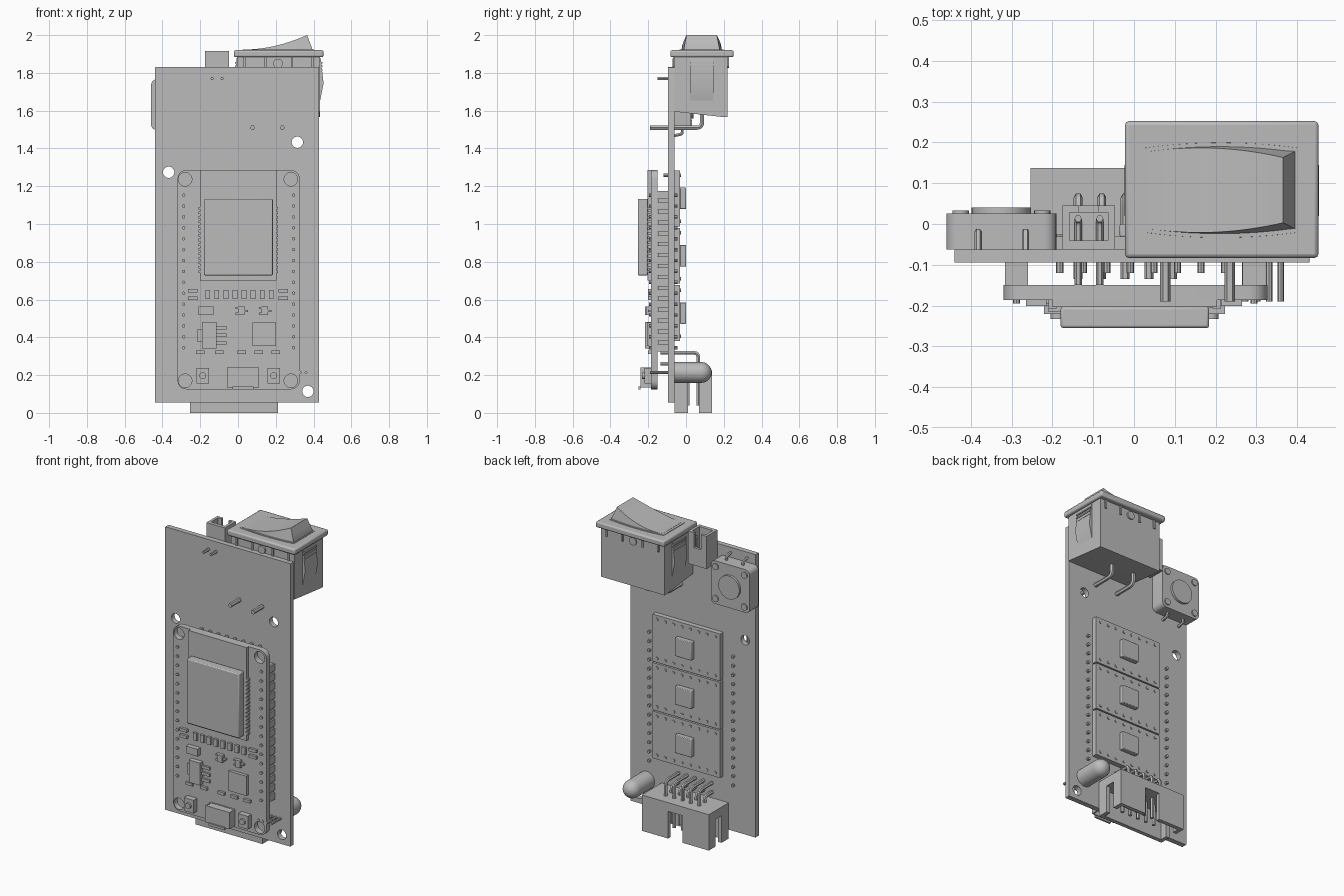
import bpy, bmesh, math
from mathutils import Matrix, Vector

default_cube = bpy.data.objects.get("Cube")
if default_cube:
    bpy.data.objects.remove(default_cube, do_unlink=True)

grey = bpy.data.materials.new("plain_grey")
grey.use_nodes = True
colour = (0.5, 0.5, 0.5, 1)
grey.diffuse_color = colour
grey.node_tree.nodes["Principled BSDF"].inputs["Base Color"].default_value = colour
created = []
PITCH = 0.0577


def add_object(name, mesh):
    mesh.materials.clear()
    mesh.materials.append(grey)
    obj = bpy.data.objects.new(name, mesh)
    bpy.context.collection.objects.link(obj)
    created.append(obj)
    return obj


def finish(name, bm):
    bmesh.ops.recalc_face_normals(bm, faces=bm.faces)
    mesh = bpy.data.meshes.new(name)
    bm.to_mesh(mesh)
    bm.free()
    return add_object(name, mesh)


def boxes(name, items, bevel=0):
    """Boxes given as x, y and z ranges, joined in one object."""
    bm = bmesh.new()
    for x0, x1, y0, y1, z0, z1 in items:
        centre = Matrix.Translation(((x0 + x1) / 2, (y0 + y1) / 2, (z0 + z1) / 2))
        size = Matrix.Diagonal((x1 - x0, y1 - y0, z1 - z0, 1))
        bmesh.ops.create_cube(bm, size=1, matrix=centre @ size)
    obj = finish(name, bm)
    if bevel:
        mod = obj.modifiers.new("soft_edges", "BEVEL")
        mod.width, mod.segments = bevel, 2
    return obj


def rods(name, places, radius, y0, y1, sides=16):
    """Cylinders along y at each (x, z)."""
    bm = bmesh.new()
    for x, z in places:
        at = Matrix.Translation((x, (y0 + y1) / 2, z)) @ Matrix.Rotation(math.pi / 2, 4, "X")
        bmesh.ops.create_cone(bm, cap_ends=True, segments=sides, radius1=radius,
                              radius2=radius, depth=y1 - y0, matrix=at)
    return finish(name, bm)


def prism(name, points, start, end, along):
    """Extrude a profile along x (points are y, z) or y (points are x, z)."""
    bm = bmesh.new()
    place = (lambda p, t: (t, *p)) if along == "x" else (lambda p, t: (p[0], t, p[1]))
    face = bm.faces.new([bm.verts.new(place(p, start)) for p in points])
    new = bmesh.ops.extrude_face_region(bm, geom=[face])["geom"]
    shift = Vector(place((0, 0), end - start))
    bmesh.ops.translate(bm, vec=shift, verts=[v for v in new if isinstance(v, bmesh.types.BMVert)])
    return finish(name, bm)


def curve_mesh(name, curve):
    temp = bpy.data.objects.new(name, curve)
    bpy.context.collection.objects.link(temp)
    graph = bpy.context.evaluated_depsgraph_get()
    mesh = bpy.data.meshes.new_from_object(temp.evaluated_get(graph))
    bpy.data.objects.remove(temp)
    return mesh


def add_spline(curve, points, cyclic):
    spline = curve.splines.new("POLY")
    spline.points.add(len(points) - 1)
    for target, p in zip(spline.points, points):
        target.co = (*p, 1)
    spline.use_cyclic_u = cyclic


def arc(x, z, r, a0, a1, steps):
    angles = [math.radians(a0 + (a1 - a0) * i / steps) for i in range(steps + 1)]
    return [(x + r * math.cos(a), z + r * math.sin(a), 0) for a in angles]


def board(name, x0, x1, z0, z1, y0, y1, corner, holes, hole_radius):
    """Flat board with rounded corners and round through-holes."""
    curve = bpy.data.curves.new(name, "CURVE")
    curve.dimensions, curve.fill_mode = "2D", "BOTH"
    curve.extrude = (y1 - y0) / 2
    corners = [(x1 - corner, z1 - corner), (x0 + corner, z1 - corner),
               (x0 + corner, z0 + corner), (x1 - corner, z0 + corner)]
    add_spline(curve, [p for i, c in enumerate(corners)
                       for p in arc(*c, corner, 90 * i, 90 * i + 90, 5)], True)
    for x, z in holes:
        add_spline(curve, arc(x, z, hole_radius, 0, 360, 24)[:-1], True)
    mesh = curve_mesh(name, curve)
    mesh.transform(Matrix.Translation((0, (y0 + y1) / 2, 0)) @ Matrix.Rotation(math.pi / 2, 4, "X"))
    return add_object(name, mesh)


def wire(name, path, radius, bend=0.02):
    """Round lead with eased bends."""
    pts = [Vector(p) for p in path]
    eased = [pts[0]]
    for a, b, c in zip(pts, pts[1:], pts[2:]):
        p, q = b + (a - b).normalized() * bend, b + (c - b).normalized() * bend
        eased += [p.lerp(b, t).lerp(b.lerp(q, t), t) for t in (0, 0.25, 0.5, 0.75, 1)]
    curve = bpy.data.curves.new(name, "CURVE")
    curve.dimensions = "3D"
    curve.bevel_depth, curve.bevel_resolution, curve.use_fill_caps = radius, 1, True
    add_spline(curve, eased + [pts[-1]], False)
    add_object(name, curve_mesh(name, curve))


# Main board
board("main_board", -0.44, 0.43, 0.055, 1.83, -0.094, -0.062, 0.003,
      [(0.314, 1.433), (-0.367, 1.274), (0.37, 0.114)], 0.03)

# Controller board on its two pin headers
board("controller_board", -0.32, 0.327, 0.125, 1.285, -0.186, -0.15, 0.045,
      [(x, z) for x in (-0.28, 0.28) for z in (0.17, 1.237)], 0.036)
pin_rows = [(x, 0.345 + PITCH * i) for x in (-0.288, 0.294) for i in range(15)]
rods("header_pins", pin_rows, 0.009, -0.195, -0.045, 8)
boxes("header_blocks", [(x - 0.028, x + 0.028, -0.15, -0.094, z - 0.021, z + 0.021) for x, z in pin_rows])
boxes("header_spines", [(x - 0.018, x + 0.018, -0.148, -0.096, 0.325, 1.175) for x in (-0.288, 0.294)])

# Radio module with shield can and edge contacts
boxes("radio_board", [(-0.2, 0.203, -0.204, -0.186, 0.7, 1.285)])
boxes("radio_shield", [(-0.18, 0.184, -0.255, -0.203, 0.728, 1.133)], 0.006)
boxes("radio_contacts", [(x - 0.01, x + 0.01, -0.207, -0.184, z, z + 0.014)
                         for x in (-0.2, 0.203) for z in [0.74 + 0.024 * i for i in range(15)]])

# Small chips on the controller board
def chip(x, z, w, h, depth=0.015):
    return (x - w / 2, x + w / 2, -0.186 - depth, -0.184, z - h / 2, z + h / 2)

boxes("chip_row", [chip(-0.16 + 0.048 * i, 0.627, 0.025, 0.046) for i in range(8)]
      + [chip(x, z, 0.05, 0.018) for x in (-0.24, 0.24) for z in (0.607, 0.647)]
      + [chip(x, 0.32, 0.045, 0.018) for x in (-0.2, -0.1, 0.02, 0.11, 0.2)])
boxes("regulator", [chip(-0.152, 0.41, 0.077, 0.14, 0.03), chip(-0.2, 0.41, 0.03, 0.07, 0.01)]
      + [chip(-0.09, z, 0.06, 0.018, 0.012) for z in (0.37, 0.41, 0.45)])
boxes("large_chip", [chip(0.14, 0.417, 0.124, 0.124, 0.02), chip(-0.17, 0.54, 0.08, 0.045, 0.03)])
for side, x in (("right", 0.018), ("left", 0.142)):
    boxes(side + "_transistor", [chip(x, 0.54, 0.035, 0.045, 0.022), chip(x + 0.025, 0.54, 0.022, 0.012)]
          + [chip(x - 0.022, z, 0.02, 0.012) for z in (0.525, 0.555)])

# Two small buttons and the socket on the lower edge
for side, x in (("right", -0.187), ("left", 0.189)):
    boxes(side + "_small_button", [chip(x, 0.197, 0.068, 0.082, 0.035)])
    rods(side + "_small_button_cap", [(x, 0.197)], 0.018, -0.233, -0.22)
boxes("socket", [(-0.058, 0.11, -0.242, -0.236, 0.135, 0.24), (-0.058, 0.11, -0.192, -0.184, 0.135, 0.24),
                 (-0.058, -0.05, -0.24, -0.186, 0.135, 0.24), (0.102, 0.11, -0.24, -0.186, 0.135, 0.24),
                 (-0.055, 0.105, -0.24, -0.186, 0.225, 0.238), (-0.02, 0.07, -0.22, -0.208, 0.15, 0.23),
                 (-0.03, 0.082, -0.252, -0.24, 0.125, 0.14)])

# Three driver boards on the back
for label, z in (("upper", 1.136), ("middle", 0.832), ("lower", 0.528)):
    boxes(label + "_driver_board", [(-0.215, 0.255, -0.064, -0.031, z - 0.148, z + 0.148)])
    boxes(label + "_driver_chip", [(-0.035, 0.08, -0.032, 0, z - 0.057, z + 0.057)], 0.004)
    rods(label + "_driver_pins", [(0.02 + PITCH * (i - 3.5), z + s * 0.122)
                                  for i in range(8) for s in (-1, 1)], 0.009, -0.12, -0.026, 8)

# Round push button at the upper back
cx, cz = -0.325, 1.632
board("push_button_body", cx - 0.135, cx + 0.135, cz - 0.135, cz + 0.135, -0.062, 0.026, 0.03, [], 0)
rods("push_button_cap", [(cx, cz)], 0.073, 0.02, 0.04, 32)
rods("push_button_rivets", [(cx + a, cz + b) for a in (-0.1, 0.1) for b in (-0.1, 0.1)], 0.02, 0.02, 0.033)
for x in (-0.382, -0.266):
    for s in (-1, 1):
        wire("push_button_lead", [(x, -0.02, cz + s * 0.12), (x, -0.02, cz + s * 0.155),
                                  (x, -0.065, cz + s * 0.165)], 0.009, 0.01)

# Two-pin plug connector on the top edge
boxes("plug_connector", [(-0.175, -0.047, -0.062, 0.045, 1.71, 1.76), (-0.175, -0.047, -0.062, -0.04, 1.76, 1.915),
                         (-0.175, -0.158, -0.05, 0.045, 1.76, 1.915), (-0.064, -0.047, -0.05, 0.045, 1.76, 1.915),
                         (-0.17, -0.135, 0.028, 0.045, 1.76, 1.915), (-0.087, -0.05, 0.028, 0.045, 1.76, 1.915),
                         (-0.14, -0.08, 0.028, 0.045, 1.76, 1.82)])
for x in (-0.137, -0.084):
    wire("plug_pin", [(x, 0.013, 1.88), (x, 0.013, 1.77), (x, -0.15, 1.77)], 0.009)

# Rocker switch: housing, flange, side clips, leads
prism("switch_housing", [(-0.062, 1.89), (0.22, 1.89), (0.22, 1.566), (0.2, 1.566), (-0.062, 1.595)],
      -0.005, 0.435, "x")
boxes("switch_flange", [(-0.022, 0.452, -0.083, 0.252, 1.883, 1.92)], 0.009)
for side, s in (("right", -1), ("left", 1)):
    clip = [(0.2, 1.88), (0.222, 1.88), (0.238, 1.745), (0.218, 1.645), (0.2, 1.645)]
    prism(side + "_switch_clip", [(0.215 + s * x, z) for x, z in clip], 0.02, 0.145, "y")
    edge = 0.215 + s * 0.224
    boxes(side + "_clip_ribs", [(edge - 0.008, edge + 0.008, 0.02, 0.145, z, z + 0.008)
                                for z in (1.81, 1.83, 1.85)])
rods("switch_studs", [(0.212, 1.85)], 0.025, -0.072, 0.228)
boxes("switch_ribs", [(x, x + 0.012, -0.07, 0.228, 1.83, 1.885) for x in (0.03, 0.14, 0.28, 0.39)])
for x in (0.077, 0.235):
    wire("switch_lead", [(x, 0.085, 1.61), (x, 0.085, 1.51), (x, -0.19, 1.51)], 0.013, 0.03)


def rocker(name, x0, x1, grow, height):
    """Barrel-shaped plan lofted along x under a height curve."""
    bm, rings = bmesh.new(), []
    for i in range(25):
        t = i / 24
        bulge = 0.1 + grow + 0.013 * (1 - (2 * t - 1) ** 2)
        top = height(t)
        crown = bulge - 0.25 * top
        x = x0 + (x1 - x0) * t
        rings.append([bm.verts.new((x, 0.083 + w, z)) for w, z in
                      ((-bulge, 1.91), (bulge, 1.91), (crown, 1.92 + top), (-crown, 1.92 + top))])
    for a, b in zip(rings, rings[1:]):
        for k in range(4):
            bm.faces.new((a[k], a[(k + 1) % 4], b[(k + 1) % 4], b[k]))
    bm.faces.new(rings[0])
    bm.faces.new(rings[-1])
    finish(name, bm)

rocker("rocker_rim", 0.025, 0.402, 0.004, lambda t: 0.003)
rocker("rocker", 0.04, 0.395, -0.004,
       lambda t: 0.004 + 0.076 * (t / 0.915) ** 1.9 if t < 0.92 else 0.08 * (1 - t) / 0.083 + 0.002)

# Shrouded cable header at the lower back
L, R, B, F, T = -0.254, 0.211, -0.06, 0.137, 0.225
W, mid = 0.025, -0.0215
boxes("cable_header", [(L, R, B, F, 0.17, T), (L, R, B, B + W, 0, 0.18),
                       (L, mid - 0.05, F - W, F, 0, 0.18), (mid + 0.05, R, F - W, F, 0, 0.18)]
      + [(x, x + W, y0, y1, 0, 0.18) for x in (L, R - W) for y0, y1 in ((B, 0.01), (0.07, F))])
for i in range(5):
    x = mid + PITCH * (i - 2)
    for y, z in ((0.065, 0.318), (0.01, 0.26)):
        wire("cable_pin", [(x, y, 0.04), (x, y, z), (x, -0.135, z)], 0.011, 0.025)

# Domed lamp with four leads
bm = bmesh.new()
profile = [(0, -0.064), (0.055, -0.064)] + [
    (0.055 * math.cos(a), 0.08 + 0.056 * math.sin(a)) for a in [math.pi * i / 16 for i in range(9)]]
verts = [bm.verts.new((r, y, 0)) for r, y in profile]
edges = [bm.edges.new(pair) for pair in zip(verts, verts[1:])]
bmesh.ops.spin(bm, geom=verts + edges, cent=(0, 0, 0), axis=(0, 1, 0), angle=math.tau, steps=32)
bmesh.ops.remove_doubles(bm, verts=bm.verts, dist=0.0005)
bmesh.ops.translate(bm, vec=(0.316, 0, 0.214), verts=bm.verts)
finish("lamp", bm)
rods("lamp_leads", [(0.273 + 0.029 * i, 0.214) for i in range(4)], 0.008, -0.19, -0.06, 8)

# Smooth the round parts, keep the edges sharp
bpy.ops.object.select_all(action="DESELECT")
for obj in created:
    obj.select_set(True)
bpy.context.view_layer.objects.active = created[0]
bpy.ops.object.shade_smooth_by_angle(angle=math.radians(30))
